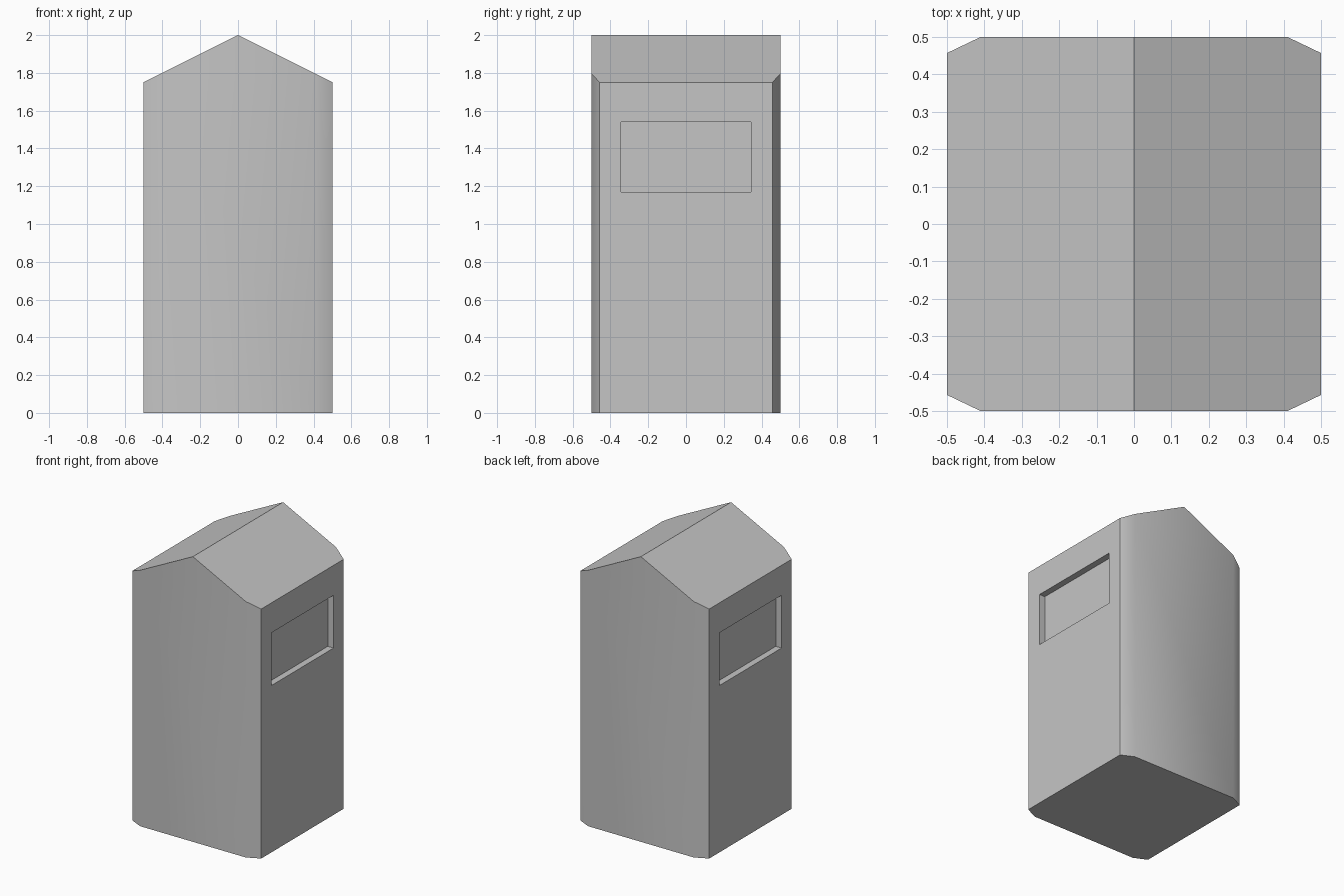
import bpy, bmesh, math
from mathutils import Vector

default = bpy.data.objects.get("Cube")
if default:
    bpy.data.objects.remove(default, do_unlink=True)

WIDTH, SIDE_Y, FLAT_X, DEPTH = 0.5, 0.457, 0.41, 0.5
RIDGE, EAVE = 2.0, 1.75
RECESS = 0.045

grey = bpy.data.materials.new("plain_grey")
grey.use_nodes = True
colour = (0.56, 0.56, 0.56, 1)
grey.diffuse_color = colour
grey.node_tree.nodes["Principled BSDF"].inputs["Base Color"].default_value = colour


def add_object(name, bm):
    mesh = bpy.data.meshes.new(name)
    bmesh.ops.recalc_face_normals(bm, faces=bm.faces)
    bm.to_mesh(mesh)
    bm.free()
    mesh.materials.append(grey)
    obj = bpy.data.objects.new(name, mesh)
    bpy.context.collection.objects.link(obj)
    return obj


# Body: chamfered plan pulled up to the ridge height
bm = bmesh.new()
corner = [(WIDTH, SIDE_Y), (FLAT_X, DEPTH)]
plan = corner + [(-x, y) for x, y in reversed(corner)]
plan += [(-x, -y) for x, y in plan]
base = bm.faces.new([bm.verts.new((x, y, 0)) for x, y in plan])
top = bmesh.ops.extrude_face_region(bm, geom=[base])
bmesh.ops.translate(bm, vec=(0, 0, RIDGE),
                    verts=[g for g in top["geom"] if isinstance(g, bmesh.types.BMVert)])

# Gable roof: slice off both slopes and close the cuts
for side in (1, -1):
    bmesh.ops.bisect_plane(bm, geom=bm.verts[:] + bm.edges[:] + bm.faces[:],
                           plane_co=(0, 0, RIDGE),
                           plane_no=Vector((side * (RIDGE - EAVE), 0, WIDTH)).normalized(),
                           clear_outer=True)
    bmesh.ops.holes_fill(bm, edges=[e for e in bm.edges if e.is_boundary])
bmesh.ops.remove_doubles(bm, verts=bm.verts, dist=0.0001)
body = add_object("booth_body", bm)

# Window recesses: one cutter on each side wall
for side, label in ((1, "left"), (-1, "right")):
    bm = bmesh.new()
    bmesh.ops.create_cube(bm, size=1)
    bmesh.ops.scale(bm, vec=(2 * RECESS, 0.69, 0.37), verts=bm.verts)
    bmesh.ops.translate(bm, vec=(side * WIDTH, 0, 1.355), verts=bm.verts)
    cutter = add_object(label + "_window_cutter", bm)
    cutter.hide_render = True
    cut = body.modifiers.new(label + "_window", 'BOOLEAN')
    cut.operation = 'DIFFERENCE'
    cut.solver = 'EXACT'
    cut.object = cutter
    bpy.context.view_layer.objects.active = body
    bpy.ops.object.modifier_apply(modifier=cut.name)
    bpy.data.objects.remove(cutter, do_unlink=True)

# Smooth the gently bent front and back, keep the other edges sharp
bpy.ops.object.select_all(action='DESELECT')
body.select_set(True)
bpy.context.view_layer.objects.active = body
bpy.ops.object.shade_smooth_by_angle(angle=math.radians(30))
